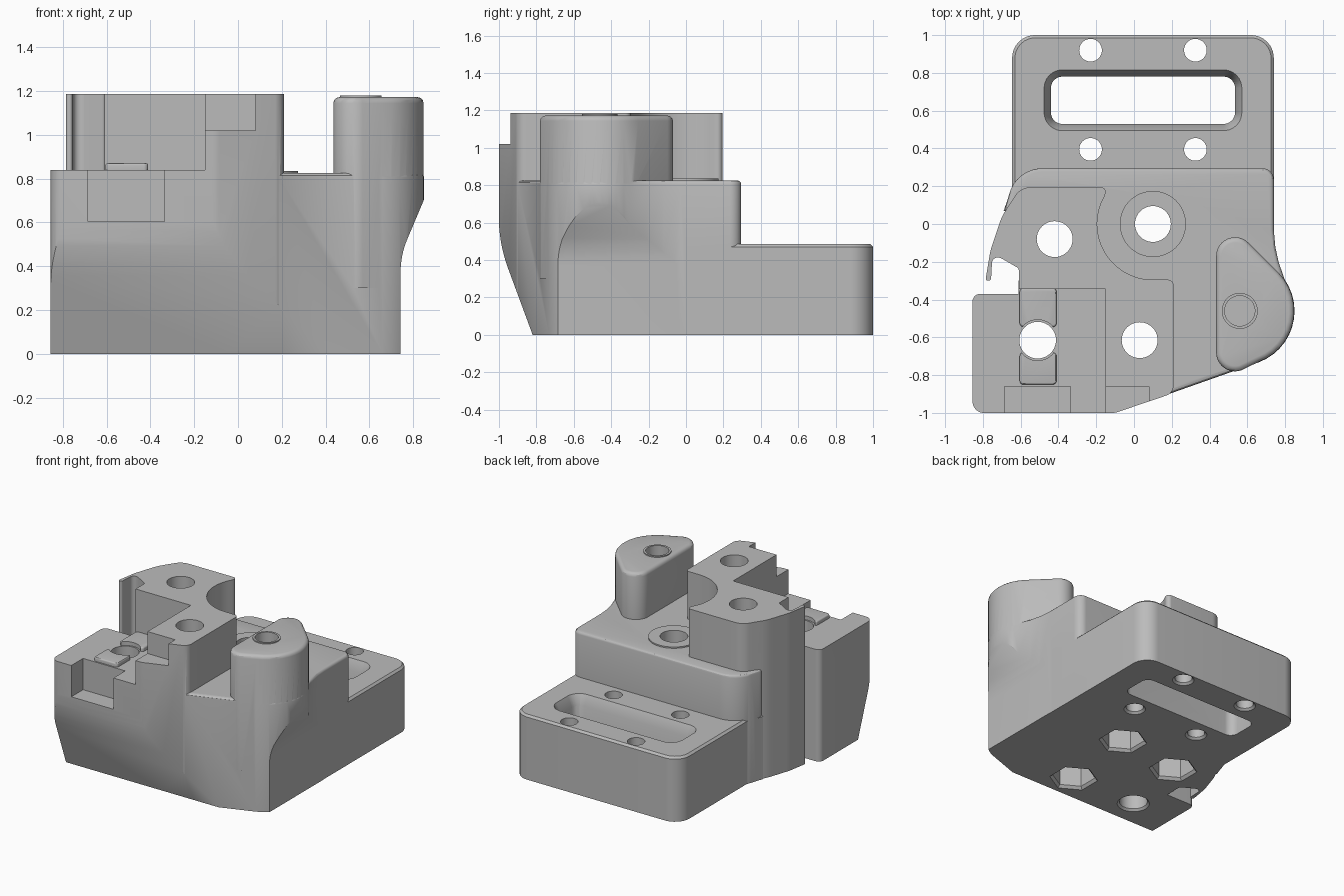
import bpy, bmesh, math
from mathutils import Vector

if "Cube" in bpy.data.objects:
    bpy.data.objects.remove(bpy.data.objects["Cube"])

grey = bpy.data.materials.new("plain_grey")
grey.use_nodes = True
grey.diffuse_color = (0.5, 0.5, 0.5, 1)
grey.node_tree.nodes["Principled BSDF"].inputs["Base Color"].default_value = (0.5, 0.5, 0.5, 1)


def rounded(corners, steps=8):
    """Polygon outline; a third value on a corner is its fillet radius."""
    out = []
    for i, corner in enumerate(corners):
        p = Vector(corner[:2])
        if len(corner) == 2:
            out.append(p)
            continue
        r = corner[2]
        u = (Vector(corners[i - 1][:2]) - p).normalized()
        v = (Vector(corners[(i + 1) % len(corners)][:2]) - p).normalized()
        half = u.angle(v) / 2
        centre = p + (u + v).normalized() * r / math.sin(half)
        t = r / math.tan(half)
        a, b = p + u * t - centre, p + v * t - centre
        out += [centre + a.lerp(b, k / steps).normalized() * r for k in range(steps + 1)]
    return out


def arc(x, y, r, start, end, steps=12):
    angles = [math.radians(start + (end - start) * k / steps) for k in range(steps + 1)]
    return [(x + r * math.cos(a), y + r * math.sin(a)) for a in angles]


def ngon(x, y, r, sides, turn=0):
    return arc(x, y, r, turn, turn + 360, sides)[:-1]


def rectangle(x0, x1, y0, y1, r):
    return rounded([(x0, y0, r), (x1, y0, r), (x1, y1, r), (x0, y1, r)])


def loft(name, rings, bevel=0, segments=3, axes="xyz"):
    """Closed solid through rings of (outline, height); axes maps u, v, height."""
    bm = bmesh.new()
    order = ["xyz".index(c) for c in axes]
    loops = []
    for outline, h in rings:
        loop = []
        for p in outline:
            co = [0, 0, 0]
            for axis, value in zip(order, (p[0], p[1], h)):
                co[axis] = value
            loop.append(bm.verts.new(co))
        loops.append(loop)
    n = len(loops[0])
    for low, high in zip(loops, loops[1:]):
        for i in range(n):
            j = (i + 1) % n
            bm.faces.new((low[i], low[j], high[j], high[i]))
    bm.faces.new(loops[0][::-1])
    top = bm.faces.new(loops[-1])
    bmesh.ops.recalc_face_normals(bm, faces=bm.faces[:])
    if bevel:
        bmesh.ops.bevel(bm, geom=list(top.edges), offset=bevel, segments=segments,
                        profile=0.5, affect='EDGES')
    mesh = bpy.data.meshes.new(name)
    bm.to_mesh(mesh)
    bm.free()
    mesh.materials.append(grey)
    obj = bpy.data.objects.new(name, mesh)
    bpy.context.collection.objects.link(obj)
    return obj


def prism(name, outline, z0, z1, **kw):
    return loft(name, [(outline, z0), (outline, z1)], **kw)


def combine(target, tool, operation):
    mod = target.modifiers.new(operation, 'BOOLEAN')
    mod.operation = operation
    mod.solver = 'EXACT'
    mod.object = tool
    bpy.context.view_layer.objects.active = target
    bpy.ops.object.modifier_apply(modifier=mod.name)
    bpy.data.objects.remove(tool)


# Rear mounting plate
plate = rounded([(0.74, 0), (0.74, 1, 0.12), (-0.645, 1, 0.12), (-0.645, 0.2),
                 (-0.69, 0.07), (-0.5, 0)])
body = prism("bracket_body", plate, 0, 0.485, bevel=0.015, segments=1)

# Middle shelf with the bulging right flank
bulge = arc(0.56, -0.46, 0.29, -70, 35)
shelf = rounded([(0.74, 0.295, 0.06), (-0.62, 0.295, 0.18), (-0.69, 0.06, 0.04),
                 (-0.5, 0), (-0.5, -0.5), (0.1, -0.93)] + bulge
                + [(0.765, -0.2), (0.748, -0.12), (0.74, -0.03)])
combine(body, prism("shelf", shelf, 0, 0.825, bevel=0.02), 'UNION')

# Low front corner block
corner = rounded([(-0.855, -0.37, 0.04), (-0.855, -1, 0.06), (-0.12, -1),
                  (-0.1, -0.3), (-0.612, -0.3), (-0.612, -0.37)])
combine(body, prism("corner_block", corner, 0, 0.84), 'UNION')

# Tall block with a hooked lip on its left flank
tall = rounded([(-0.15, -0.345), (-0.15, -1), (-0.1, -1, 0.1), (0.21, -0.895, 0.06),
                (0.21, -0.295, 0.03)] + arc(0.1, 0, 0.295, 270, 150, 24)
               + [(-0.14, 0.195, 0.025), (-0.6, 0.195, 0.1), (-0.7, 0.04, 0.3),
                  (-0.76, -0.14, 0.3), (-0.787, -0.3, 0.012), (-0.757, -0.3, 0.012),
                  (-0.75, -0.17, 0.03), (-0.705, -0.18, 0.03), (-0.61, -0.235, 0.02),
                  (-0.61, -0.345)])
combine(body, prism("tall_block", tall, 0, 1.185), 'UNION')

# Rounded post on the left flank
post = (arc(0.56, -0.46, 0.288, -70, 45) + arc(0.535, -0.17, 0.1, 45, 180)
        + arc(0.535, -0.68, 0.1, 180, 290))
combine(body, prism("post", post, 0.3, 1.172, bevel=0.028), 'UNION')

# Seat rings and small raised pads
for x, y, r, z in ((0.1, 0, 0.175, 0.835), (0.56, -0.46, 0.095, 1.18)):
    combine(body, prism("seat_ring", ngon(x, y, r, 48), 0.7, z), 'UNION')
for y0, y1 in ((-0.545, -0.34), (-0.85, -0.68)):
    pad = prism("pad", rectangle(-0.605, -0.41, y0, y1, 0.02), 0.7, 0.87, bevel=0.01)
    combine(body, pad, 'UNION')

# Trim the sloping front and the undercut flank
front = rounded([(-0.783, -0.1), (-1.001, 0.49, 0.8), (-1.001, 1.4), (1.1, 1.4), (1.1, -0.1)])
combine(body, loft("front_trim", [(front, -1.2), (front, 1.2)], axes="yzx"), 'INTERSECT')
flank = rounded([(-1.2, -0.1), (0.742, -0.1), (0.742, 0.45, 0.4), (0.852, 0.71, 0.1),
                 (0.852, 1.4), (-1.2, 1.4)])
combine(body, loft("flank_trim", [(flank, -1.2), (flank, 1.2)], axes="xzy"), 'INTERSECT')


def drill(x, y, r):
    rings = [(ngon(x, y, rad, 40), z) for rad, z in ((r + 0.025, -0.01), (r, 0.015), (r, 1.5))]
    combine(body, loft("drill", rings), 'DIFFERENCE')


# Through holes, with hexagonal nut pockets underneath three of them
for x in (-0.23, 0.325):
    for y in (0.395, 0.92):
        drill(x, y, 0.06)
drill(-0.51, -0.615, 0.097)
for x, y in ((0.1, 0), (-0.42, -0.08), (0.03, -0.615)):
    drill(x, y, 0.095)
    rings = [(ngon(x, y, r, 6, 30), z) for r, z in ((0.178, -0.01), (0.15, 0.02), (0.15, 0.28))]
    combine(body, loft("nut_pocket", rings), 'DIFFERENCE')

# Blind hole in the post, clearance around the pads
combine(body, prism("blind_hole", ngon(0.56, -0.46, 0.08, 40), 0.6, 1.4), 'DIFFERENCE')
combine(body, prism("pad_relief", ngon(-0.51, -0.615, 0.108, 40), 0.841, 1), 'DIFFERENCE')

# Long slot with a flared mouth
combine(body, prism("slot", rectangle(-0.44, 0.535, 0.53, 0.78, 0.06), -0.1, 0.7), 'DIFFERENCE')
mouth = [(rectangle(-0.44 - d, 0.535 + d, 0.53 - d, 0.78 + d, 0.06 + d), z)
         for d, z in ((-0.005, 0.4), (0.043, 0.5))]
combine(body, loft("slot_mouth", mouth), 'DIFFERENCE')

# Square steps in the front edge
for x0, x1, z in ((-0.685, -0.335, 0.605), (-0.2, 0.08, 1.02)):
    step = [(x0, -1.1), (x1, -1.1), (x1, -0.86), (x0, -0.86)]
    combine(body, prism("step", step, z, 1.4), 'DIFFERENCE')

bpy.ops.object.select_all(action='DESELECT')
body.select_set(True)
bpy.context.view_layer.objects.active = body
bpy.ops.object.shade_smooth_by_angle(angle=math.radians(30))
